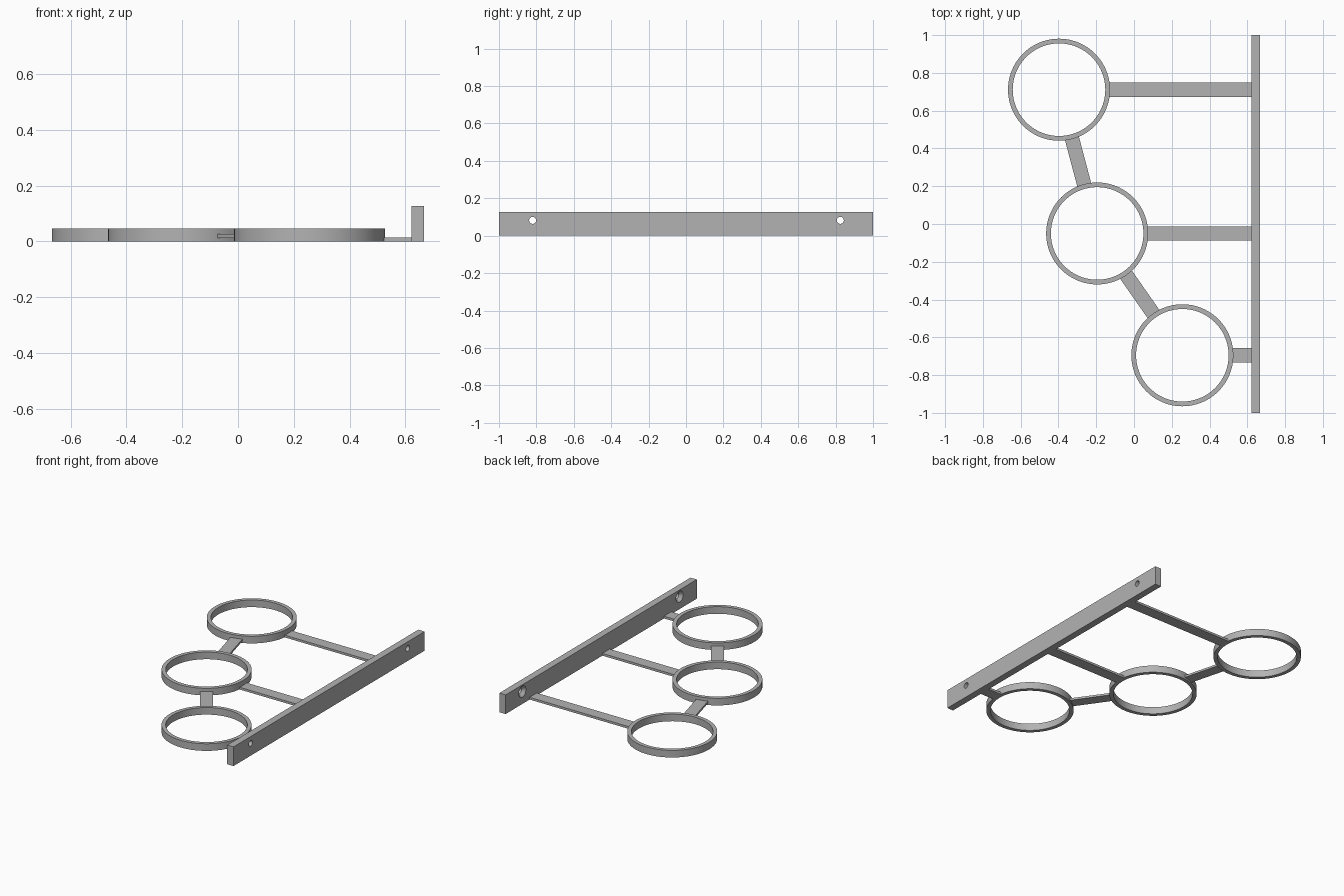
import bpy, bmesh, math
from mathutils import Vector, Matrix

if "Cube" in bpy.data.objects:
    bpy.data.objects.remove(bpy.data.objects["Cube"])

grey = bpy.data.materials.new("grey")
grey.diffuse_color = (0.45, 0.45, 0.45, 1)
grey.use_nodes = True
grey.node_tree.nodes["Principled BSDF"].inputs["Base Color"].default_value = grey.diffuse_color

R_OUT, R_IN, RING_H = 0.27, 0.245, 0.047
BAR_W = 0.076
PLATE_X0, PLATE_X1, PLATE_H = 0.621, 0.667, 0.127


def finish(name, bm, smooth=False):
    bmesh.ops.recalc_face_normals(bm, faces=bm.faces)
    me = bpy.data.meshes.new(name)
    bm.to_mesh(me)
    bm.free()
    me.materials.append(grey)
    ob = bpy.data.objects.new(name, me)
    bpy.context.collection.objects.link(ob)
    if smooth:
        bpy.ops.object.select_all(action='DESELECT')
        ob.select_set(True)
        bpy.context.view_layer.objects.active = ob
        bpy.ops.object.shade_smooth_by_angle(angle=math.radians(30))
    return ob


def lathe(name, profile, closed, segments, matrix):
    """Revolve (radius, height) points about local z, then place."""
    bm = bmesh.new()
    loops = [[bm.verts.new((r * math.cos(a), r * math.sin(a), z)) for r, z in profile]
             for a in (2 * math.pi * i / segments for i in range(segments))]
    n = len(profile)
    for i in range(segments):
        p, q = loops[i], loops[(i + 1) % segments]
        for j in range(n if closed else n - 1):
            k = (j + 1) % n
            bm.faces.new((p[j], q[j], q[k], p[k]))
    if not closed:
        bm.faces.new([l[0] for l in loops])
        bm.faces.new([l[-1] for l in loops])
    bm.transform(matrix)
    return finish(name, bm, True)


def bar(name, a, b, width, z0, z1):
    """Flat bar from point a to point b."""
    a, b = Vector(a), Vector(b)
    d, mid = b - a, (a + b) / 2
    bm = bmesh.new()
    bmesh.ops.create_cube(bm, size=1)
    bm.transform(Matrix.Translation((mid.x, mid.y, (z0 + z1) / 2))
                 @ Matrix.Rotation(math.atan2(d.y, d.x), 4, 'Z')
                 @ Matrix.Diagonal((d.length, width, z1 - z0, 1)))
    return finish(name, bm)


# Rings, each with a straight arm to the wall plate
centres = [Vector((-0.397, 0.711)), Vector((-0.195, -0.05)), Vector((0.256, -0.695))]
section = [(R_IN, 0), (R_OUT, 0), (R_OUT, RING_H), (R_IN, RING_H)]
for i, c in enumerate(centres, 1):
    lathe(f"ring_{i}", section, True, 96, Matrix.Translation((c.x, c.y, 0)))
    bar(f"arm_{i}", (c.x + R_OUT - 0.01, c.y), (PLATE_X0 + 0.005, c.y), BAR_W, 0, 0.015)

# Links between neighbouring rings, raised off the bottom
for i in range(2):
    a, b = centres[i], centres[i + 1]
    step = (b - a).normalized() * (R_OUT - 0.01)
    bar(f"link_{i + 1}", a + step, b - step, BAR_W, 0.012, 0.026)

# Wall plate with two countersunk screw holes
x_mid = (PLATE_X0 + PLATE_X1) / 2
plate = bar("wall_plate", (x_mid, -1), (x_mid, 1), PLATE_X1 - PLATE_X0, 0, PLATE_H)
screw = [(0.038, -0.001), (0.037, 0), (0.0187, 0.02), (0.0187, 0.06)]
for y in (-0.82, 0.825):
    place = Matrix.Translation((PLATE_X0, y, 0.082)) @ Matrix.Rotation(math.pi / 2, 4, 'Y')
    cutter = lathe("screw_cutter", screw, False, 32, place)
    cutter.hide_render = True
    bpy.context.view_layer.objects.active = plate
    mod = plate.modifiers.new("screw_hole", 'BOOLEAN')
    mod.operation, mod.solver, mod.object = 'DIFFERENCE', 'EXACT', cutter
    bpy.ops.object.modifier_apply(modifier=mod.name)
    bpy.data.objects.remove(cutter)
